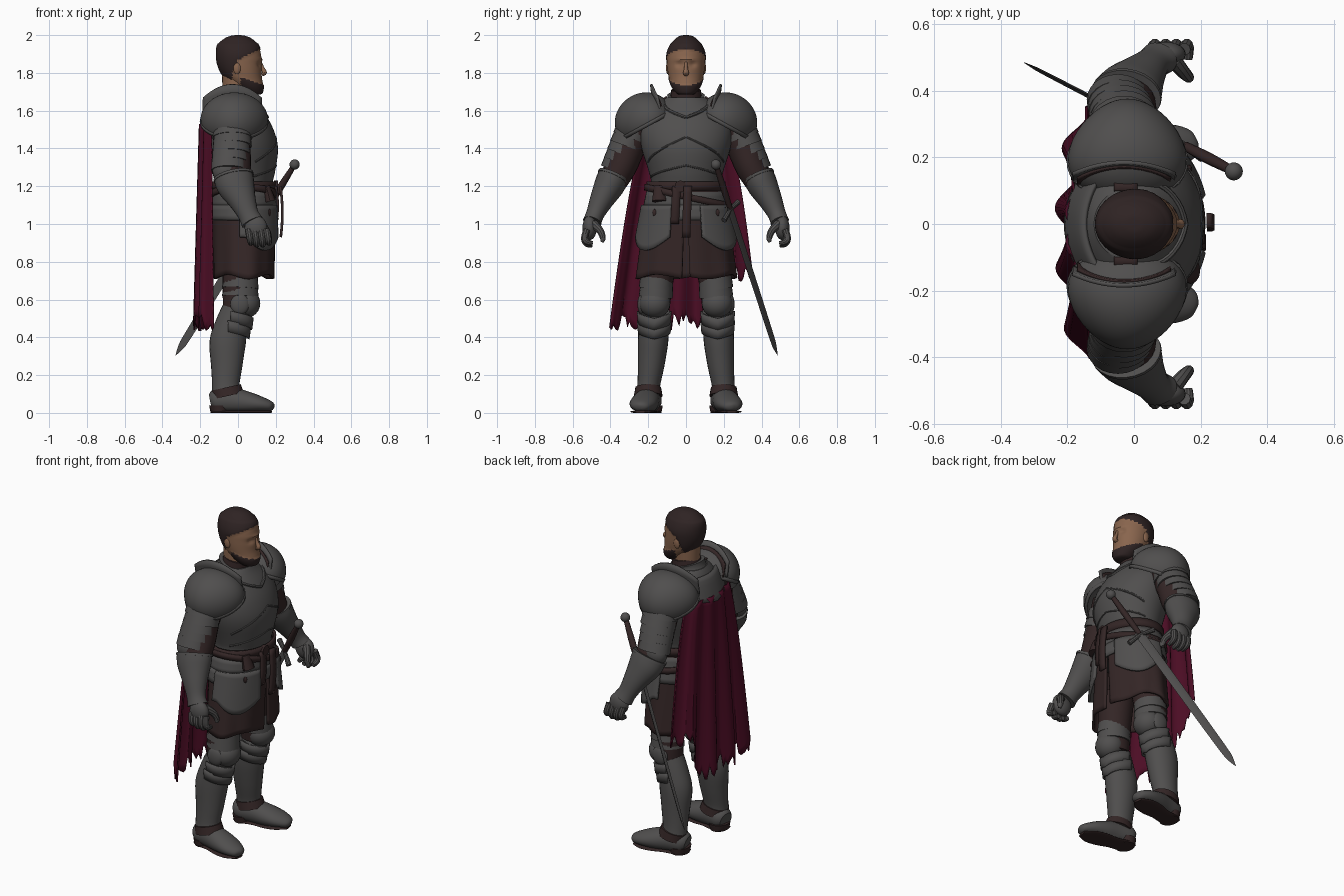
import bpy, bmesh, math, random
from mathutils import Vector, Matrix
from math import sin, cos, pi

if "Cube" in bpy.data.objects:
    bpy.data.objects.remove(bpy.data.objects["Cube"])
random.seed(4)

def material(name, r, g, b):
    m = bpy.data.materials.new(name)
    m.diffuse_color = (r, g, b, 1)
    m.use_nodes = True
    m.node_tree.nodes["Principled BSDF"].inputs["Base Color"].default_value = m.diffuse_color
    return m
STEEL = material("dark steel", .08, .077, .076)
LEATHER = material("brown leather", .034, .019, .019)
RED = material("wine red cloth", .072, .004, .018)
SKIN = material("tanned skin", .25, .13, .075)
HAIR = material("dark hair", .028, .017, .017)

def finish(name, bm, mats, rule=None, thick=0):
    bmesh.ops.remove_doubles(bm, verts=bm.verts, dist=1e-5)
    bmesh.ops.recalc_face_normals(bm, faces=bm.faces)
    for f in bm.faces:
        f.smooth = True
        if rule:
            f.material_index = rule(f.calc_center_median())
    for e in bm.edges:
        e.smooth = e.calc_face_angle(0) < .6
    me = bpy.data.meshes.new(name)
    bm.to_mesh(me); bm.free()
    ob = bpy.data.objects.new(name, me)
    bpy.context.collection.objects.link(ob)
    for m in (mats if isinstance(mats, list) else [mats]):
        me.materials.append(m)
    if thick:
        mod = ob.modifiers.new("Thickness", 'SOLIDIFY')
        mod.thickness = thick; mod.offset = 0
    return ob

def surf(name, fn, nu, nv, mats, closed=False, caps=False, thick=0, rule=None):
    """Grid surface from fn(u, v), u and v in 0..1."""
    bm = bmesh.new()
    cols = nu if closed else nu + 1
    g = [[bm.verts.new(fn(i / nu, j / nv)) for i in range(cols)] for j in range(nv + 1)]
    for j in range(nv):
        for i in range(nu):
            k = (i + 1) % cols
            bm.faces.new((g[j][i], g[j][k], g[j + 1][k], g[j + 1][i]))
    if caps:
        bm.faces.new(g[0]); bm.faces.new(g[-1])
    return finish(name, bm, mats, rule, thick)

def spline(P, t):
    f = t * (len(P) - 1); k = min(int(f), len(P) - 2); f -= k
    a, b, c, d = (P[max(0, min(len(P) - 1, k + o))] for o in (-1, 0, 1, 2))
    return [q + .5 * f * (r - p + f * (2*p - 5*q + 4*r - s + f * (3*(q - r) + s - p)))
            for p, q, r, s in zip(a, b, c, d)]

def tube(name, pts, mat, n=24, sub=4, s=1, ref=(1, 0, 0), zmin=-9):
    """Round sweep through (x, y, z, radius along ref, radius across)."""
    m = (len(pts) - 1) * sub
    ring = [spline(pts, i / m) for i in range(m + 1)]
    def fn(u, v):
        i = round(v * m)
        t = (Vector(ring[min(i + 1, m)][:3]) - Vector(ring[max(i - 1, 0)][:3])).normalized()
        a = Vector(ref); a = (a - t * a.dot(t)).normalized(); b = t.cross(a)
        p = Vector(ring[i][:3]) + a * cos(2*pi*u) * ring[i][3] + b * sin(2*pi*u) * ring[i][4]
        return (p.x, p.y * s, max(zmin, p.z))
    return surf(name, fn, n, m, mat, True, True)

def ball(name, c, r, mat, s=1, seg=24):
    bm = bmesh.new()
    bmesh.ops.create_uvsphere(bm, u_segments=seg, v_segments=seg // 2, radius=1,
        matrix=Matrix.Translation((c[0], c[1] * s, c[2])) @ Matrix.Diagonal((*r, 1)))
    return finish(name, bm, mat)

# torso: rows of z, centre x, half depth, half width
BODY = [(1.08, .03, .155, .21), (1.2, .03, .15, .185), (1.27, .03, .165, .195), (1.4, .025, .187, .235),
        (1.5, .01, .178, .245), (1.58, -.01, .155, .215), (1.64, -.02, .12, .15), (1.67, -.02, .1, .105)]
def body(a, z, off=0):
    for p, q in zip(BODY, BODY[1:]):
        if z <= q[0]:
            break
    t = (z - p[0]) / (q[0] - p[0])
    c, rx, ry = (p[i] + (q[i] - p[i]) * t for i in (1, 2, 3))
    return (c + (rx + off) * cos(a), (ry + off) * sin(a), z)
def torso(u, v):
    z, c, rx, ry = spline(BODY, v)
    return (c + rx * cos(2*pi*u), ry * sin(2*pi*u), z)
surf("breastplate", torso, 48, 28, STEEL, True, True)
def ridge(name, a0, z0, a1, z1, r, mat):
    pts = [(*body(a0 + (a1 - a0) * i / 8, z0 + (z1 - z0) * i / 8, .001), r, r) for i in range(9)]
    tube(name, pts, mat, 8, 1, ref=(.1, .2, 1))
for s in (1, -1):
    ridge("chest_chevron", 0, 1.46, s * 1.2, 1.33, .006, STEEL)
    ridge("neckline_edge", 0, 1.565, s * .9, 1.635, .01, STEEL)
    ridge("waist_chevron", 0, 1.31, s * 1.3, 1.25, .005, STEEL)
tube("gorget", [(-.02, 0, 1.62, .125, .13), (-.015, 0, 1.66, .1, .1), (-.01, 0, 1.68, .1, .1)], STEEL)
tube("leather_collar", [(-.01, 0, 1.65, .085, .085), (0, 0, 1.71, .08, .078)], LEATHER)
tube("neck", [(-.01, 0, 1.64, .07, .07), (-.01, 0, 1.8, .075, .072)], SKIN)

# belts
def belt(name, z0, tilt, off, h):
    surf(name, lambda u, v: body(2*pi*u, z0 + (v - .5) * h + tilt * sin(2*pi*u), off), 48, 1, LEATHER, True, thick=.014)
belt("waist_belt", 1.2, 0, .014, .05)
belt("sword_belt", 1.145, -.05, .025, .035)
tube("belt_buckle", [(.19, -.03, 1.2, .03, .03), (.212, -.03, 1.2, .03, .03)], LEATHER, 16, 1, ref=(0, 1, 0))
for y, z, x in ((-.05, 1.0, .2), (.01, .93, .225)):
    surf("hanging_strap", lambda u, v: (x + .01 * sin(3 * v), y + .045 * (u - .5) - .01 * v, 1.2 + (z - 1.2) * v), 2, 8, LEATHER, thick=.014)
tube("belt_pouch", [(.15, -.14, 1.2, .02, .03), (.17, -.14, 1.12, .03, .04)], LEATHER, 12)

# skirt, fauld and tassets
def skirt(a, z, off=0):
    t = (1.18 - z) / .47
    return (.03 + (.162 + off - .006 * t) * cos(a), (.2 + off + .062 * t) * sin(a), z)
surf("leather_skirt", lambda u, v: skirt(.03 + .05 * v + (2*pi - .06 - .1 * v) * u,
     1.18 - v * (.46 + .012 * sin(26 * u)), .004 * sin(2*pi*u * 9) * v), 96, 16, LEATHER, thick=.014)
for i in range(2):
    surf("fauld_lame", lambda u, v: skirt(2*pi*u, 1.17 - .07 * i - .08 * v, .004 + .006 * i + .006 * v), 48, 3, STEEL, True, thick=.01)
for s in (1, -1):
    surf("tasset", lambda u, v: skirt(s * (.33 + 1.35 * u),
         1.1 - v * (.17 + .07 * sin(pi * min(1, u * 1.15))), .02 + .01 * v), 18, 8, STEEL, thick=.014)
    ball("tasset_buckle", skirt(s * .75, 1.06, .024), (.01, .015, .02), LEATHER, seg=12)

# legs
for s in (1, -1):
    tube("thigh_padding", [(.02, .125, .9, .1, .1), (.01, .155, .7, .092, .088), (0, .165, .55, .08, .078)], LEATHER, s=s)
    for i in range(2):
        z = .72 - .045 * i
        tube("thigh_lame", [(.015, .155, z, .09, .086), (.012, .16, z - .06, .097, .09)], STEEL, s=s, sub=1)
    ball("knee_guard", (.04, .165, .58), (.078, .082, .078), STEEL, s)
    ball("knee_wing", (.01, .235, .575), (.05, .022, .055), STEEL, s)
    tube("greave", [(-.005, .165, .54, .082, .08), (-.035, .17, .46, .088, .08), (-.055, .175, .37, .096, .08),
         (-.06, .185, .25, .083, .07), (-.065, .198, .14, .072, .06), (-.06, .2, .09, .08, .068)], STEEL, s=s)
    for i in range(2):  # pointed lames under the knee
        surf("knee_lame", lambda u, v: (-.018 - .014 * i + (.088 + .008 * (1 - v)) * cos((u - .5) * 3.6),
             s * (.168 + (.082 + .005 * (1 - v)) * sin((u - .5) * 3.6)),
             .54 - .05 * i - .06 * v - .04 * (1 - 2 * abs(u - .5))), 20, 2, STEEL, thick=.01)
    tube("ankle_strap", [(-.062, .2, .135, .079, .068), (-.052, .2, .09, .084, .076)], LEATHER, s=s, sub=1)
    tube("boot", [(-.14, .185, .06, .045, .045), (-.11, .19, .065, .062, .065), (-.03, .203, .065, .066, .068),
         (.05, .218, .055, .073, .058), (.12, .232, .045, .068, .042), (.175, .24, .034, .042, .026),
         (.19, .243, .03, .01, .01)], STEEL, s=s, ref=(0, 1, 0), zmin=.012)
    tube("boot_sole", [(-.14, .185, .006, .04, .007), (-.1, .19, .006, .06, .008), (-.02, .205, .006, .058, .008),
         (.05, .218, .006, .07, .008), (.12, .232, .006, .065, .008), (.175, .242, .006, .03, .007)], LEATHER, s=s, ref=(0, 1, 0), zmin=0)
    tube("boot_heel", [(-.095, .19, 0, .05, .06), (-.095, .19, .04, .058, .067)], LEATHER, s=s, sub=1)

# shoulders and arms
for s in (1, -1):
    def dome(u, v, k=1):
        p, a = v * 1.8, 2*pi*u
        q = Matrix.Rotation(-.5, 3, 'X') @ Vector((.17 * k * sin(p) * cos(a), .153 * k * sin(p) * sin(a), .138 * k * cos(p)))
        return (q.x * (1 - 1.4 * q.y) - .02, s * (.222 + q.y), 1.55 + q.z)
    surf("pauldron", dome, 40, 14, STEEL, True, thick=.01)
    surf("pauldron_rim", lambda u, v: dome(u, .95 + .08 * v, 1.025), 40, 1, STEEL, True, thick=.01)
    surf("shoulder_flange", lambda u, v: (-.03 + .155 * (2*u - 1), s * (.165 - .035 * (2*u - 1)**2 + .02 * v),
         1.58 + v * (.16 - .07 * (2*u - 1)**2)), 16, 4, STEEL, thick=.012)
    surf("flange_lining", lambda u, v: (-.03 + .14 * (2*u - 1), s * (.153 - .035 * (2*u - 1)**2 + .02 * v),
         1.58 + v * (.13 - .06 * (2*u - 1)**2)), 16, 4, LEATHER, thick=.008)
    surf("shoulder_strap", lambda u, v: (-.06 + .07 * u, s * (.1 + .05 * v), 1.672 - .06 * v * v), 4, 2, LEATHER, thick=.014)
    tube("arm_padding", [(-.03, .24, 1.56, .1, .1), (-.03, .3, 1.42, .096, .09), (-.025, .345, 1.3, .094, .082),
         (-.01, .4, 1.2, .07, .07)], LEATHER, s=s)
    for i in range(5):  # lower lames sit back, leaving leather at the front
        x, y, z = -.03 - .006 * max(0, i - 1), .275 + .02 * i, 1.51 - .043 * i
        tube("arm_lame", [(x, y, z, .1 - .002 * i, .09 - .003 * i), (x, y + .02, z - .055, .106 - .003 * i, .096 - .004 * i)], STEEL, s=s, sub=1)
    ball("elbow_guard", (-.065, .385, 1.28), (.07, .055, .07), STEEL, s)
    tube("vambrace", [(-.025, .385, 1.25, .104, .083), (-.01, .408, 1.2, .1, .08), (.025, .45, 1.12, .072, .062),
         (.055, .482, 1.05, .055, .048), (.075, .497, 1.01, .06, .05)], STEEL, s=s)
    tube("cuff_rim", [(-.025, .383, 1.255, .108, .086), (-.022, .389, 1.242, .108, .086)], STEEL, s=s, sub=1)
    # gauntlet
    ball("gauntlet_palm", (.095, .51, .98), (.06, .038, .065), STEEL, s)
    for i in range(4):
        x, d = .055 + .032 * i, .01 * abs(i - 1.5)
        tube("finger", [(x, .525, .97, .019, .019), (x + .008, .538, .925, .018, .019),
             (x + .012, .525, .89 + d, .017, .017), (x + .012, .495, .882 + d, .013, .013)], STEEL, 10, 3, s)
    tube("thumb", [(.12, .49, 1.0, .025, .025), (.15, .455, .965, .02, .02), (.165, .44, .925, .016, .016),
         (.165, .445, .905, .009, .009)], STEEL, 10, 3, s)

# ragged cape hanging from the back plate
edge = [random.random() for _ in range(73)]
def cape(u, v):
    k = 2*u - 1
    low = .43 + .1 * edge[round(u * 72)] + .26 * max(0, min(1, (k - .42) * 4))
    top = 1.53
    fold = .028 * cos(k * 13 + .6) * (.25 + .75 * v)
    w = .2 + .18 * v ** .65
    return (-.198 + .05 * k * k - .01 * v + fold, k * w - .025 * v, top + (low - top) * v)
surf("cape", cape, 72, 24, RED, thick=.008)
surf("upper_back_plate", lambda u, v: (-.145 - .06 * v ** .7 + .09 * (2*u - 1)**2, .2 * (2*u - 1),
     1.64 - v * (.15 - .04 * abs(2*u - 1))), 20, 6, STEEL, thick=.012)

# sword at the left hip
A, B = Vector((.3, .158, 1.315)), Vector((-.33, .485, .305))
W = (1, -.6, 0)
def along(t, ra, rb): return (*A.lerp(B, t), ra, rb)
ball("sword_pommel", A, (.027, .027, .027), STEEL)
tube("sword_grip", [along(.02, .014, .014), along(.12, .019, .017), along(.23, .015, .014)], LEATHER, 12)
tube("sword_blade", [along(.22, .027, .008), along(.6, .026, .007), along(.9, .023, .006), along(.96, .016, .004), along(1, .001, .001)], STEEL, 4, 3, ref=W)
d = (B - A).normalized(); w = Vector(W); w = (w - d * w.dot(d)).normalized()
g = A.lerp(B, .235)
tube("sword_guard", [(*(g + w * k * .085 + d * abs(k) * .012), .011 + .004 * abs(k), .011 + .004 * abs(k)) for k in (-1, -.5, 0, .5, 1)],
     STEEL, 10, ref=(0, 0, 1))

# head with hair and beard picked by position
HEAD = [(1.685, .08, .035, .035), (1.695, .075, .054, .052), (1.73, .055, .079, .076), (1.78, .025, .101, .092), (1.84, .01, .115, .1),
        (1.9, .004, .117, .1), (1.95, .0, .106, .082), (1.982, 0, .072, .055), (1.997, 0, .035, .028), (2.0, 0, .004, .004)]
def hairy(p):
    x, y, z = p
    if z > 1.868 + .5 * max(0, x) or (z > 1.765 and x < -.03 + .4 * max(0, z - 1.8)):
        return 1
    return int(x > .015 and z < 1.737 + .35 * max(0, .13 - x))
def head(u, v):
    z, c, rx, ry = spline(HEAD, v); a = 2*pi*u
    p = Vector((c + rx * cos(a), ry * sin(a), z))
    k = 1.04 if hairy(p) and z < 1.96 else 1
    x, y = c + (p.x - c) * k, p.y * k
    if x > 0:  # eye sockets and brow
        x -= .012 * math.exp(-((abs(y) - .036) / .018)**2 - ((z - 1.845) / .014)**2)
        x += .006 * math.exp(-((z - 1.87) / .01)**2 - (y / .06)**2)
    return (x, y, z)
surf("head", head, 64, 56, [SKIN, HAIR], True, True, rule=hairy)
tube("nose", [(.118, 0, 1.862, .006, .008), (.13, 0, 1.825, .01, .01), (.14, 0, 1.802, .013, .015), (.126, 0, 1.79, .008, .012)], SKIN, 12)
tube("lips", [(.108, -.026, 1.758, .006, .005), (.121, 0, 1.76, .008, .007), (.108, .026, 1.758, .006, .005)], SKIN, 8)
for s in (1, -1):
    ball("ear", (-.005, .096, 1.825), (.02, .01, .032), SKIN, s, 16)
    ball("eye", (.094, .036, 1.845), (.012, .014, .008), SKIN, s, 12)
